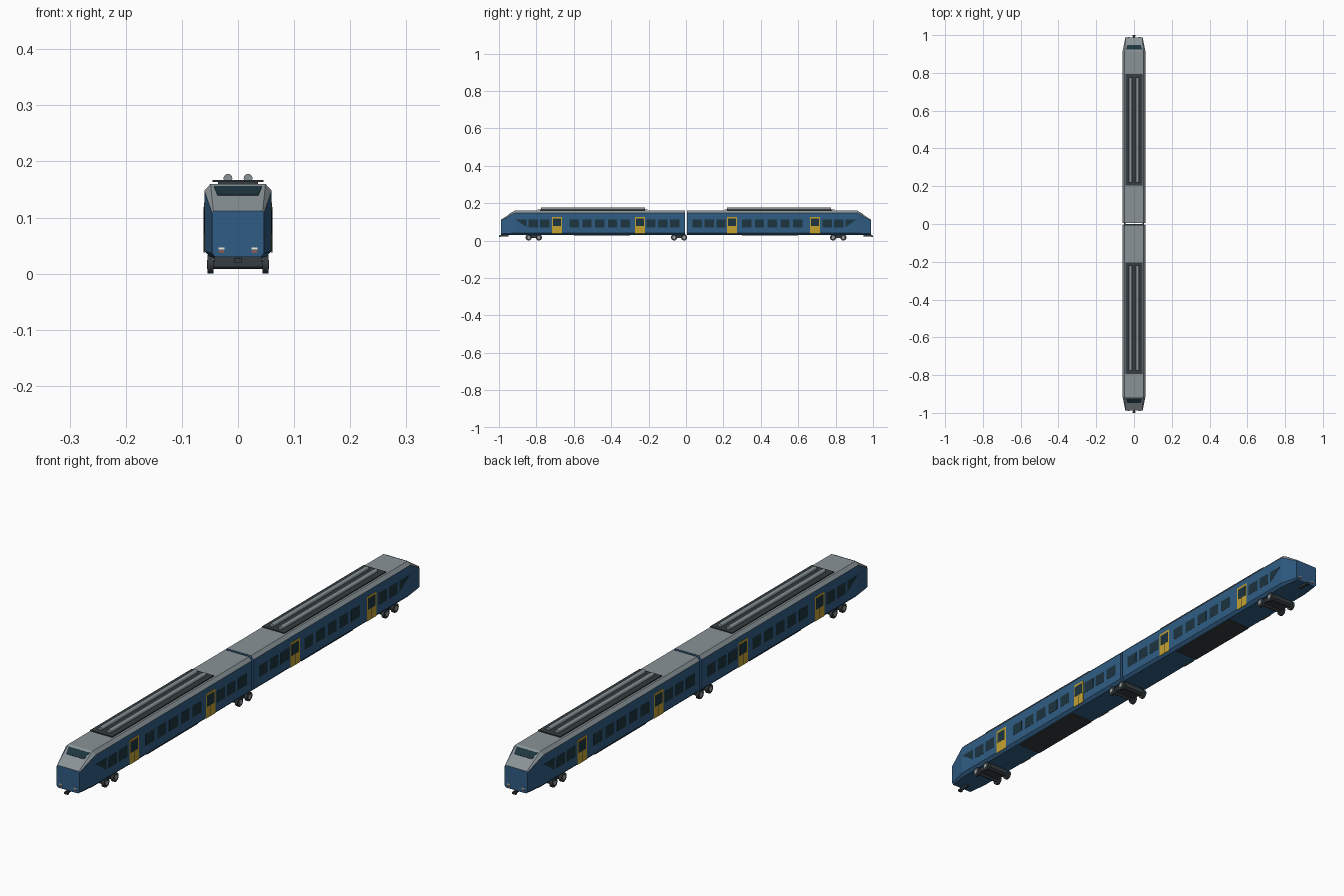
import bpy, bmesh
from math import pi
from mathutils import Vector, Matrix

if "Cube" in bpy.data.objects:
    bpy.data.objects.remove(bpy.data.objects["Cube"])


def material(name, color):
    m = bpy.data.materials.new(name)
    m.diffuse_color = (*color, 1)
    m.use_nodes = True
    m.node_tree.nodes["Principled BSDF"].inputs["Base Color"].default_value = m.diffuse_color
    return m


BLUE = material("blue paint", (0.03, 0.11, 0.23))
GREY = material("roof grey", (0.25, 0.29, 0.31))
DARK = material("dark metal", (0.035, 0.045, 0.05))
GLASS = material("dark glass", (0.012, 0.035, 0.05))
GOLD = material("door yellow", (0.55, 0.36, 0.03))
STEEL = material("steel", (0.35, 0.36, 0.36))
WHITE = material("headlight white", (0.9, 0.85, 0.7))
RED = material("tail light red", (0.45, 0.1, 0.05))


def finish(name, bm, *mats):
    bmesh.ops.recalc_face_normals(bm, faces=bm.faces)
    me = bpy.data.meshes.new(name)
    bm.to_mesh(me)
    bm.free()
    ob = bpy.data.objects.new(name, me)
    for m in mats:
        me.materials.append(m)
    bpy.context.collection.objects.link(ob)
    return ob


def add_box(bm, x0, x1, y0, y1, z0, z1):
    mat = Matrix.Translation(((x0 + x1) / 2, (y0 + y1) / 2, (z0 + z1) / 2))
    mat = mat @ Matrix.Diagonal((abs(x1 - x0), abs(y1 - y0), abs(z1 - z0), 1))
    bmesh.ops.create_cube(bm, size=1, matrix=mat)


def boxes(name, mat, *dims):
    bm = bmesh.new()
    for d in dims:
        add_box(bm, *d)
    return finish(name, bm, mat)


def prism(name, mat, pts, offset):
    bm = bmesh.new()
    a = [bm.verts.new(p) for p in pts]
    b = [bm.verts.new(Vector(p) + Vector(offset)) for p in pts]
    bm.faces.new(a)
    bm.faces.new(b)
    n = len(pts)
    for i in range(n):
        bm.faces.new((a[i], a[(i + 1) % n], b[(i + 1) % n], b[i]))
    return finish(name, bm, mat)


def cylinder(name, mat, loc, radius, depth, axis, sides=16):
    bm = bmesh.new()
    rot = Matrix.Rotation(pi / 2, 4, 'Y' if axis == 'X' else 'X')
    bmesh.ops.create_cone(bm, cap_ends=True, segments=sides, radius1=radius,
                          radius2=radius, depth=depth,
                          matrix=Matrix.Translation(loc) @ rot)
    for f in bm.faces:
        f.smooth = len(f.verts) == 4
    for e in bm.edges:
        e.smooth = all(f.smooth for f in e.link_faces)
    return finish(name, bm, mat)


def side_boxes(name, mat, x0, x1, rects):
    # same rectangles (y0, y1, z0, z1) on both car sides
    boxes(name, mat, *[(k * x0, k * x1, *r) for k in (-1, 1) for r in rects])


# Car shell: chamfered section lofted to a tapered nose, grey roof faces
FULL = [(0.05, 0.03), (0.06, 0.04), (0.06, 0.148), (0.049, 0.16)]
NOSE = [(0.041, 0.03), (0.046, 0.036), (0.046, 0.108), (0.044, 0.112)]
NOSE_Y, SHOULDER_Y = 0.988, 0.915


def car_body(name, s):
    bm = bmesh.new()
    rings = []
    for y, half in ((0.005, FULL), (SHOULDER_Y, FULL), (NOSE_Y, NOSE)):
        pts = half + [(-x, z) for x, z in reversed(half)]
        rings.append([bm.verts.new((x, s * y, z)) for x, z in pts])
    bm.faces.new(rings[0])
    bm.faces.new(rings[-1])
    for a, b in zip(rings, rings[1:]):
        for i in range(8):
            j = (i + 1) % 8
            f = bm.faces.new((a[i], a[j], b[j], b[i]))
            f.material_index = 1 if i in (2, 3, 4) else 0
    finish(name, bm, BLUE, GREY)


def bogie(name, y):
    boxes(name + "_frame", DARK, (-0.043, 0.043, y - 0.036, y + 0.036, 0.014, 0.032))
    for w, dy in (("front", -0.027), ("rear", 0.027)):
        cylinder(f"{name}_{w}_axle", DARK, (0, y + dy, 0.0165), 0.008, 0.09, 'X', 12)
        for side, k in (("left", -1), ("right", 1)):
            cylinder(f"{name}_{w}_{side}_wheel", DARK, (k * 0.049, y + dy, 0.0165),
                     0.0165, 0.01, 'X', 20)
            cylinder(f"{name}_{w}_{side}_hub", STEEL, (k * 0.0545, y + dy, 0.0165),
                     0.008, 0.002, 'X', 12)


WINDOWS = [0.06, 0.125, 0.187, 0.325, 0.393, 0.461, 0.529, 0.597, 0.755, 0.816]
DOORS = [0.246, 0.69]

for car, s in (("front", -1), ("rear", 1)):
    car_body(f"{car}_car_body", s)

    # Passenger windows
    side_boxes(f"{car}_windows", GLASS, 0.0595, 0.0606,
               [(s * y - 0.025, s * y + 0.025, 0.071, 0.113) for y in WINDOWS])

    # Doors: yellow slab, upper glass, centre split
    side_boxes(f"{car}_doors", GOLD, 0.0595, 0.0608,
               [(s * y - 0.027, s * y + 0.027, 0.037, 0.127) for y in DOORS])
    side_boxes(f"{car}_door_glass", GLASS, 0.0595, 0.0613,
               [(s * y - 0.021, s * y + 0.021, 0.078, 0.119) for y in DOORS])
    side_boxes(f"{car}_door_splits", DARK, 0.0595, 0.0612,
               [(s * y - 0.001, s * y + 0.001, 0.038, 0.078) for y in DOORS])

    # Triangular cab side windows
    for side, k in (("left", -1), ("right", 1)):
        prism(f"{car}_cab_{side}_window", GLASS,
              [(k * 0.0595, s * y, z) for y, z in
               ((0.912, 0.113), (0.852, 0.113), (0.852, 0.071))], (k * 0.0011, 0, 0))

    # Windscreen lying on the sloped nose
    def slope(x, z):
        t = (z - 0.112) / 0.048
        return (x, s * (NOSE_Y + t * (SHOULDER_Y - NOSE_Y)), z)
    prism(f"{car}_windscreen", GLASS,
          [slope(-0.036, 0.139), slope(0.036, 0.139), slope(0.043, 0.155),
           slope(-0.043, 0.155)], (0, s * 0.0006, 0.001))

    # Nose lights and coupler
    for k in (-1, 1):
        tag = "left" if k < 0 else "right"
        boxes(f"{car}_{tag}_headlight", WHITE,
              (k * 0.024, k * 0.035, s * 0.986, s * 0.9895, 0.0435, 0.047))
        boxes(f"{car}_{tag}_tail_light", RED,
              (k * 0.025, k * 0.034, s * 0.986, s * 0.9895, 0.038, 0.041))
    boxes(f"{car}_coupler", DARK, (-0.004, 0.004, s * 0.95, s * 0.995, 0.022, 0.031),
          (-0.007, 0.007, s * 0.992, s * 1.0, 0.02, 0.028))

    # Roof equipment: mount, dark deck, two long pipes
    boxes(f"{car}_roof_mount", DARK, (-0.036, 0.036, s * 0.22, s * 0.78, 0.159, 0.164))
    boxes(f"{car}_roof_deck", DARK, (-0.045, 0.045, s * 0.205, s * 0.795, 0.163, 0.1665))
    for side, k in (("left", -1), ("right", 1)):
        cylinder(f"{car}_roof_{side}_pipe", GREY, (k * 0.018, s * 0.498, 0.17),
                 0.008, 0.555, 'Y', 12)

    # Underfloor equipment and end bogie
    boxes(f"{car}_underfloor_box", DARK, (-0.048, 0.048, s * 0.3, s * 0.6, 0.026, 0.031))
    bogie(f"{car}_bogie", s * 0.814)

# Shared bogie under the joint
bogie("middle_bogie", -0.037)
